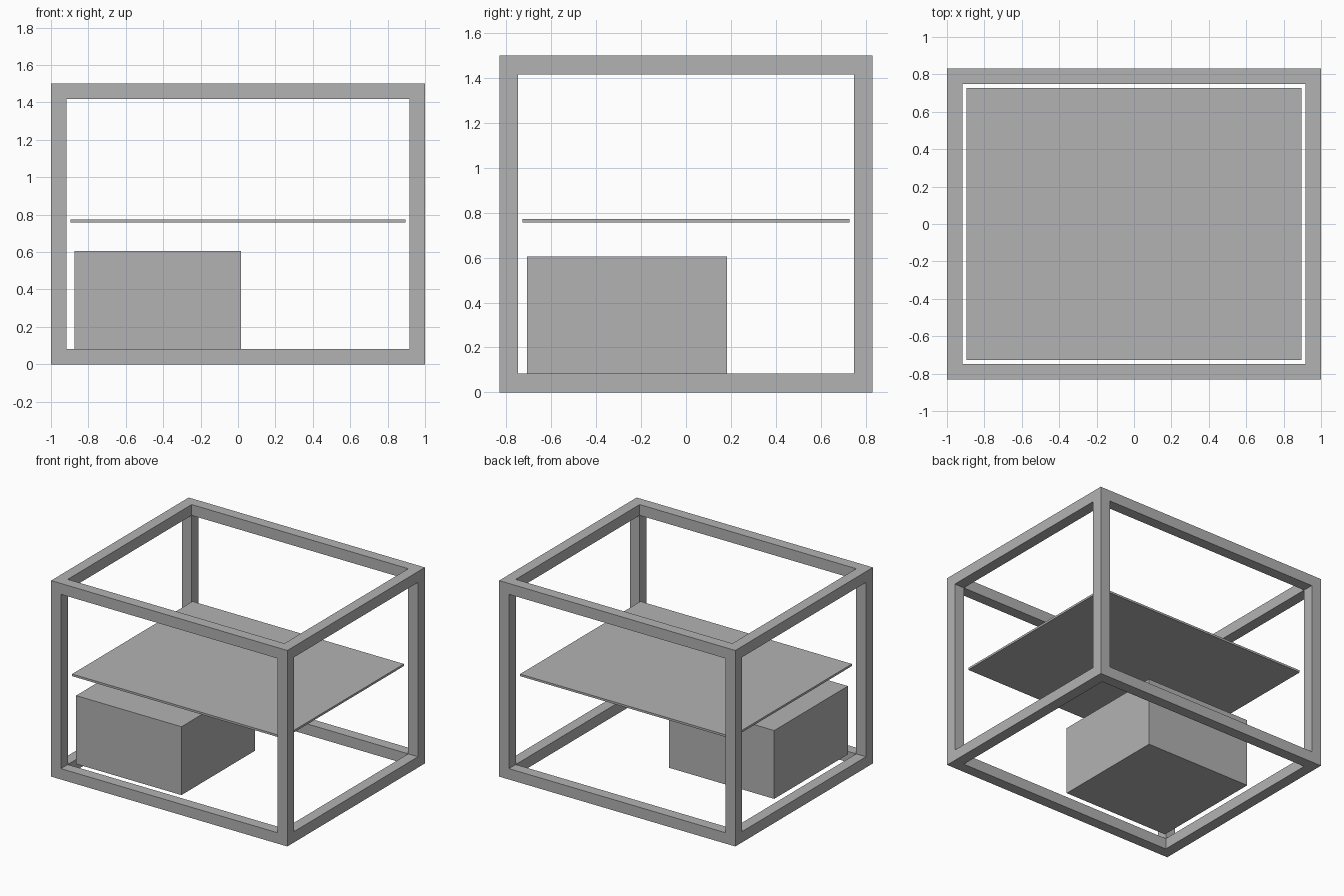
import bpy
import bmesh
from itertools import product
from mathutils import Vector

# Remove the default cube
if "Cube" in bpy.data.objects:
    bpy.data.objects.remove(bpy.data.objects["Cube"], do_unlink=True)

# Single plain material
grey = bpy.data.materials.new("light_grey")
grey.use_nodes = True
COLOUR = (0.448, 0.448, 0.448, 1.0)
grey.diffuse_color = COLOUR
for node in grey.node_tree.nodes:
    if node.type == "BSDF_PRINCIPLED":
        node.inputs["Base Color"].default_value = COLOUR


def finish(name, bm):
    bmesh.ops.recalc_face_normals(bm, faces=bm.faces)
    mesh = bpy.data.meshes.new(name)
    bm.to_mesh(mesh)
    bm.free()
    mesh.materials.append(grey)
    obj = bpy.data.objects.new(name, mesh)
    bpy.context.scene.collection.objects.link(obj)
    return obj


def box(name, low, high):
    low, high = Vector(low), Vector(high)
    bm = bmesh.new()
    bmesh.ops.create_cube(bm, size=1)
    for v in bm.verts:
        v.co = (low + high) / 2 + v.co * (high - low)
    return finish(name, bm)


def open_frame(name, low, high, bar):
    """Twelve square bars joined as one clean shell: a 3x3x3 cell block
    that keeps only its edge and corner cells."""
    cuts = [(a, a + bar, b - bar, b) for a, b in zip(low, high)]

    def solid(cell):
        return all(0 <= i <= 2 for i in cell) and sum(i == 1 for i in cell) <= 1

    bm = bmesh.new()
    for cell in filter(solid, product(range(3), repeat=3)):
        for axis, side in product(range(3), (0, 1)):
            neighbour = list(cell)
            neighbour[axis] += 2 * side - 1
            if solid(neighbour):
                continue
            u, w = (axis + 1) % 3, (axis + 2) % 3
            corners = []
            for du, dw in ((0, 0), (1, 0), (1, 1), (0, 1)):
                idx = list(cell)
                idx[axis] += side
                idx[u] += du
                idx[w] += dw
                corners.append(bm.verts.new([cuts[k][idx[k]] for k in range(3)]))
            bm.faces.new(corners)
    bmesh.ops.remove_doubles(bm, verts=bm.verts, dist=0.0001)
    return finish(name, bm)


# Outer frame, thin shelf and the box standing at rail height
BAR = 0.083
open_frame("outer_frame", (-1, -0.832, 0), (1, 0.832, 1.5), BAR)
box("shelf_panel", (-0.895, -0.728, 0.757), (0.895, 0.728, 0.773))
box("storage_box", (-0.875, -0.708, BAR), (0.017, 0.183, 0.606))
